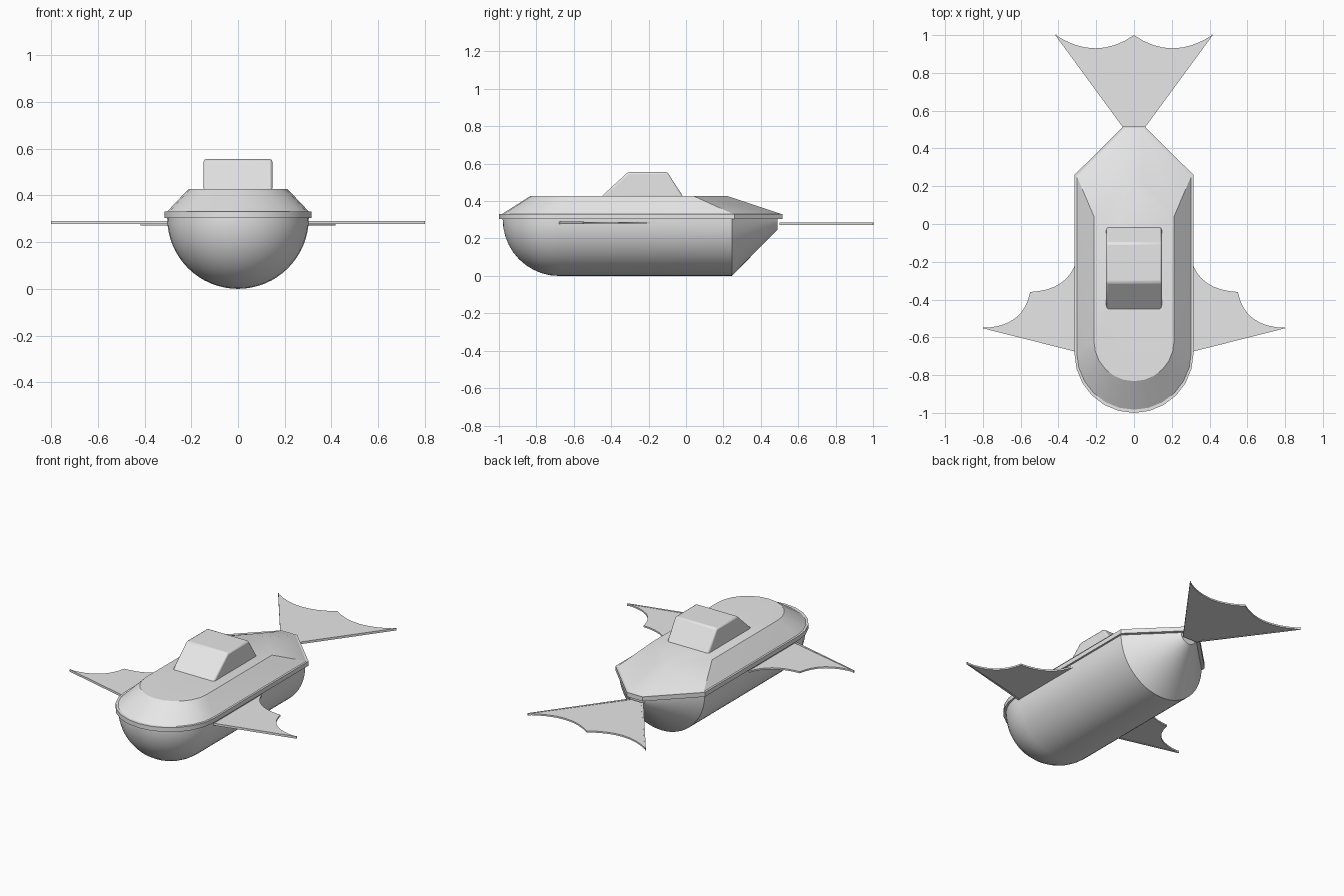
import bpy, bmesh, math
from mathutils import Vector

cube = bpy.data.objects.get("Cube")
if cube:
    bpy.data.objects.remove(cube, do_unlink=True)

grey = bpy.data.materials.new("light_grey")
grey.use_nodes = True
grey.diffuse_color = (0.8, 0.8, 0.8, 1)
grey.node_tree.nodes["Principled BSDF"].inputs["Base Color"].default_value = (0.8, 0.8, 0.8, 1)

parts = []


def loft(name, rings):
    """Skin a row of closed rings and cap both ends."""
    bm = bmesh.new()
    rows = [[bm.verts.new(p) for p in ring] for ring in rings]
    n = len(rows[0])
    for a, b in zip(rows, rows[1:]):
        for i in range(n):
            j = (i + 1) % n
            bm.faces.new((a[i], a[j], b[j], b[i]))
    bm.faces.new(rows[0])
    bm.faces.new(rows[-1])
    bmesh.ops.recalc_face_normals(bm, faces=bm.faces)
    mesh = bpy.data.meshes.new(name)
    bm.to_mesh(mesh)
    bm.free()
    obj = bpy.data.objects.new(name, mesh)
    bpy.context.collection.objects.link(obj)
    mesh.materials.append(grey)
    parts.append(obj)
    return obj


def plate(name, outline, low, high):
    """Flat slab between two heights."""
    return loft(name, [[(x, y, z) for x, y in outline] for z in (low, high)])


def deck_outline(half, centre, shoulder, tail_half, tail, segments=12):
    """Round bow, straight sides and a tapered stern."""
    pts = [(half * math.cos(math.pi * i / segments),
            centre - half * math.sin(math.pi * i / segments)) for i in range(segments + 1)]
    return pts + [(-half, shoulder), (-tail_half, tail), (tail_half, tail), (half, shoulder)]


def scallop(start, control, end, steps=8):
    """Curved trailing edge, without its last point."""
    a, c, b = Vector(start), Vector(control), Vector(end)
    return [tuple(a * (1 - t) ** 2 + c * 2 * t * (1 - t) + b * t * t)
            for t in (i / steps for i in range(steps))]


def spar(name, start, end, width, low, high):
    """Stiff strip along a fin edge; width is signed to the inner side."""
    a, b = Vector(start), Vector(end)
    d = (b - a).normalized()
    side = Vector((-d.y, d.x)) * width
    plate(name, [tuple(a), tuple(b), tuple(b + side * 0.4), tuple(a + side)], low, high)


# Hull: half-round tube with a rounded bow and a tapered stern
RADIUS, BOW = 0.303, -0.68
stations = [(BOW - 0.3 * math.cos(a), RADIUS * math.sin(a))
            for a in (math.pi / 2 * max(i, 0.05) / 10 for i in range(11))]
stations += [(0.245, RADIUS), (0.49, 0.055)]
arc = [math.pi * i / 32 for i in range(33)]
loft("hull", [[(r * math.cos(a), y, RADIUS - r * math.sin(a)) for a in arc]
              for y, r in stations])

# Deck edge and raised deck
plate("deck_rim", deck_outline(0.315, -0.685, 0.26, 0.055, 0.517), 0.303, 0.331)
lower = deck_outline(0.303, -0.68, 0.253, 0.05, 0.508)
upper = deck_outline(0.212, -0.62, 0.04, 0.04, 0.22)
loft("raised_deck", [[(x, y, 0.331) for x, y in lower],
                     [(x, y, 0.427) for x, y in upper]])

# Cabin: sloped side profile drawn across the width
profile = [(-0.457, 0.42), (-0.31, 0.555), (-0.1, 0.555), (-0.013, 0.42)]
cabin = loft("cabin", [[(x, y, z) for y, z in profile] for x in (-0.147, 0.147)])
bevel = cabin.modifiers.new("soft_edges", "BEVEL")
bevel.width = 0.01
bevel.segments = 2

# Side fins with scalloped trailing edges
for side, label in ((1, "left"), (-1, "right")):
    edge = [(0.285, -0.68)]
    edge += scallop((0.8, -0.55), (0.585, -0.545), (0.55, -0.36))
    edge += scallop((0.55, -0.36), (0.35, -0.35), (0.305, -0.195))
    edge += [(0.305, -0.195), (0.285, -0.17)]
    plate(label + "_fin", [(side * x, y) for x, y in edge], 0.279, 0.289)
    spar(label + "_fin_spar", (side * 0.285, -0.682), (side * 0.8, -0.552),
         side * 0.014, 0.277, 0.291)

# Tail fin
tail = [(0.05, 0.5)]
tail += scallop((0.415, 1.0), (0.2, 0.86), (0, 1.0))
tail += scallop((0, 1.0), (-0.2, 0.86), (-0.415, 1.0))
tail += [(-0.415, 1.0), (-0.05, 0.5)]
plate("tail_fin", tail, 0.274, 0.284)
for side, label in ((1, "left"), (-1, "right")):
    spar(label + "_tail_spar", (side * 0.05, 0.5), (side * 0.417, 1.0),
         side * 0.014, 0.272, 0.286)

# Smooth the round parts, keep hard edges
bpy.ops.object.select_all(action="DESELECT")
for obj in parts:
    obj.select_set(True)
bpy.context.view_layer.objects.active = parts[0]
bpy.ops.object.shade_smooth_by_angle(angle=math.radians(25))
